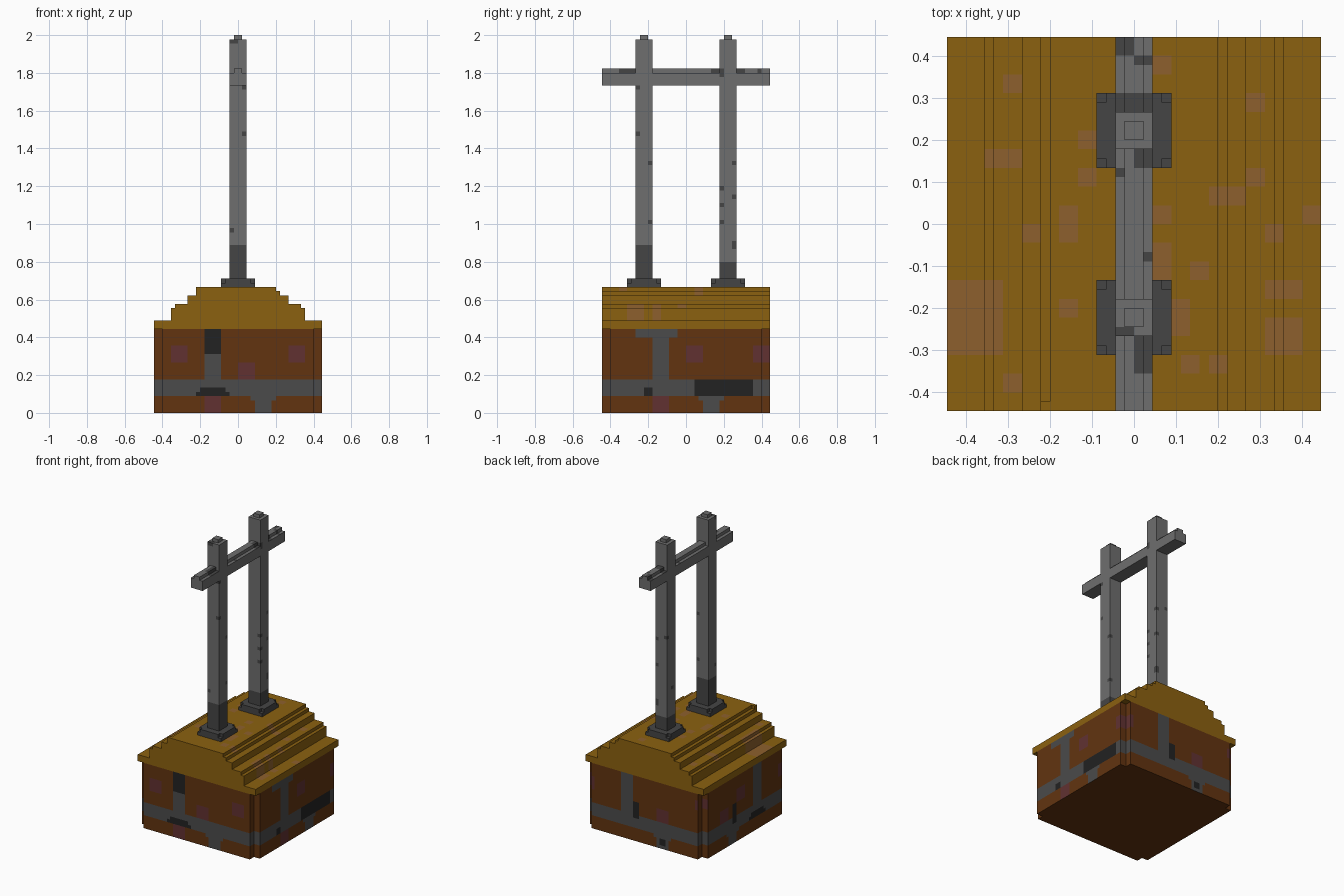
import bpy, bmesh
from mathutils import Vector

if "Cube" in bpy.data.objects:
    bpy.data.objects.remove(bpy.data.objects["Cube"])

UNIT = 1 / 45  # one block of the modelling grid; all sizes below are in blocks


def make_material(name, r, g, b):
    mat = bpy.data.materials.new(name)
    mat.use_nodes = True
    mat.diffuse_color = (r, g, b, 1)
    mat.node_tree.nodes["Principled BSDF"].inputs["Base Color"].default_value = (r, g, b, 1)
    return mat


BROWN = make_material("brown wall", .122, .034, .005)
PURPLE = make_material("purple stain", .12, .031, .031)
GREY = make_material("grey band", .07, .07, .07)
BLACK = make_material("soot black", .016, .016, .016)
OCHRE = make_material("ochre roof", .26, .12, .005)
FADED = make_material("faded ochre", .27, .117, .026)
STEEL = make_material("steel grey", .156, .156, .156)
DARK = make_material("dark steel", .06, .06, .06)


def prism(bm, outline, axis, low, high):
    """Extrude a flat outline along the y or z axis."""
    def place(a, b, h):
        return (a, h, b) if axis == "y" else (a, b, h)
    face = bm.faces.new([bm.verts.new(place(a, b, low)) for a, b in outline])
    moved = bmesh.ops.extrude_face_region(bm, geom=[face])["geom"]
    shift = Vector(place(0, 0, high - low))
    bmesh.ops.translate(bm, vec=shift, verts=[v for v in moved if isinstance(v, bmesh.types.BMVert)])


def square(r, cx=0, cy=0):
    return [(cx - r, cy - r), (cx + r, cy - r), (cx + r, cy + r), (cx - r, cy + r)]


def notched_square(r, n, cy=0):
    """Square outline with a square notch at each corner."""
    i = r - n
    quarter = [(r, i), (i, i), (i, r)]
    pts = []
    for _ in range(4):
        pts += quarter
        quarter = [(-b, a) for a, b in quarter]
    return [(a, b + cy) for a, b in pts]


def finish(name, bm, mats, rule):
    """Cut the mesh on the block grid, then colour faces by rule."""
    bmesh.ops.recalc_face_normals(bm, faces=bm.faces[:])
    for axis in range(3):
        values = [v.co[axis] for v in bm.verts]
        normal = Vector((0, 0, 0))
        normal[axis] = 1
        for k in range(round(min(values)) + 1, round(max(values))):
            bmesh.ops.bisect_plane(bm, geom=bm.verts[:] + bm.edges[:] + bm.faces[:],
                                   dist=.001, plane_co=normal * k, plane_no=normal)
    bm.normal_update()
    for face in bm.faces:
        face.material_index = mats.index(rule(face.calc_center_median(), face.normal))
    bmesh.ops.scale(bm, vec=(UNIT, UNIT, UNIT), verts=bm.verts[:])
    mesh = bpy.data.meshes.new(name)
    bm.to_mesh(mesh)
    bm.free()
    for mat in mats:
        mesh.materials.append(mat)
    obj = bpy.data.objects.new(name, mesh)
    bpy.context.collection.objects.link(obj)
    return obj


def within(u, v, rect):
    return rect[0] < u < rect[1] and rect[2] < v < rect[3]


# Painted patches of each wall: across from, across to, up from, up to
STAINS = {
    "front": [(-16, -12, 12, 16), (12, 16, 12, 16), (0, 4, 8, 12), (-8, -4, 0, 4)],
    "right": [(0, 4, 12, 16), (16, 20, 12, 16), (-8, -4, 0, 4)],
    "back": [(17, 20, 12, 16), (-8, -4, 8, 12), (-20, -17, 15, 18)],
    "left": [(8, 12, 8, 12), (0, 4, 12, 16), (-19, -16, 12, 16)],
}
SOOT = {
    "front": [(-8, -4, 14, 20), (-10, -2, 4, 5), (-9, -3, 5, 6)],
    "right": [(2, 16, 4, 8), (-10, -8, 4, 6)],
    "back": [(2, 4, 7, 12), (-7, -5, 1, 3)],
    "left": [(4, 6, 6, 12), (-10, -2, 4, 5), (-9, -3, 5, 6)],
}


def wall_rule(c, n):
    if abs(n.z) > .5:
        return BROWN
    if abs(n.y) > .5:
        side, u = ("front" if n.y < 0 else "back"), c.x
    else:
        side, u = ("right" if n.x > 0 else "left"), c.y
    if any(within(u, c.z, r) for r in SOOT[side]):
        return BLACK
    s = -u if side == "back" else u
    band = 4 < c.z < 8
    upright = -8 < s < -4 and c.z > 8
    foot = (4 < s < 8 and c.z < 4) or (3 < s < 9 and 3 < c.z < 4)
    flare = side == "right" and -12 < s < -2 and c.z > 18
    if band or upright or foot or flare:
        return GREY
    return PURPLE if any(within(u, c.z, r) for r in STAINS[side]) else BROWN


# Body with notched corners
bm = bmesh.new()
prism(bm, notched_square(20, 2), "z", 0, 20)
finish("house_body", bm, [BROWN, PURPLE, GREY, BLACK], wall_rule)

# Stepped roof
FADED_SPOTS = [
    (-20, -14, -14, -6), (-16, -12, 6, 8), (-14, -12, 14, 16), (-8, -6, -2, 2),
    (-12, -10, -2, 0), (-14, -12, -18, -16), (-8, -6, -10, -8), (-6, -4, 8, 10),
    (-6, -4, 4, 6), (2, 4, 16, 18), (12, 14, 12, 14), (12, 14, 4, 6), (8, 12, 2, 4),
    (2, 4, 0, 2), (18, 20, 0, 2), (14, 16, -2, 0), (2, 4, -6, -2), (6, 8, -6, -4),
    (14, 18, -8, -6), (14, 18, -14, -10), (4, 6, -12, -8), (5, 7, -16, -14), (8, 10, -16, -14),
]
half = [(20, 20), (20, 22), (16, 22), (16, 25), (15, 25), (15, 26), (12, 26),
        (12, 28), (10, 28), (10, 29), (9, 29), (9, 30)]
bm = bmesh.new()
prism(bm, half + [(-x, z) for x, z in reversed(half)], "y", -20, 20)
prism(bm, [(-10, 29), (-9, 29), (-9, 30), (-10, 30)], "y", -20, -19)
finish("stepped_roof", bm, [OCHRE, FADED],
       lambda c, n: FADED if any(within(c.x, c.y, r) for r in FADED_SPOTS) else OCHRE)

# Posts with base plates and small caps; worn blocks are x, y, z corners
WORN = [(1, -12, 66), (1, -12, 77), (1, 11, 39), (1, 11, 40), (-2, -12, 43), (1, -9, 45),
        (1, -9, 59), (1, 8, 45), (1, 8, 49), (1, 8, 53), (1, 11, 51), (1, 11, 59),
        (-2, -12, 88), (-1, -12, 88), (1, 8, 80), (1, 8, 81), (-2, 9, 44), (-2, 11, 60)]


def post_rule(dark_top):
    def rule(c, n):
        p = c - n * .5
        worn = any(all(0 < p[i] - w[i] < 1 for i in range(3)) for w in WORN)
        return DARK if c.z < dark_top or worn else STEEL
    return rule


for label, y, dark_top in (("front", -10, 40), ("back", 10, 36)):
    bm = bmesh.new()
    prism(bm, square(4, 0, y), "z", 30, 31)
    prism(bm, notched_square(4, 1, y), "z", 31, 32)
    finish(label + "_post_base", bm, [DARK], lambda c, n: DARK)
    bm = bmesh.new()
    prism(bm, square(2, 0, y), "z", 32, 89)
    prism(bm, square(1, 0, y), "z", 89, 90)
    finish(label + "_post", bm, [STEEL, DARK], post_rule(dark_top))

# Ridged crossbeam in three lengths between the posts
BEAM_WEAR = [(-2, 0, 18, 20), (0, 2, 17, 18), (-2, 2, 12, 14), (0, 2, 6, 8),
             (-2, -1, 5, 6), (1, 2, -4, -3), (0, 2, -16, -12)]
beam = [(-2, 78), (2, 78), (2, 81), (1, 81), (1, 82), (-1, 82), (-1, 81), (-2, 81)]
bm = bmesh.new()
for low, high in ((-20, -12), (-8, 8), (12, 20)):
    prism(bm, beam, "y", low, high)
finish("crossbeam", bm, [STEEL, DARK],
       lambda c, n: DARK if c.z > 80 and any(within(c.x, c.y, r) for r in BEAM_WEAR) else STEEL)
